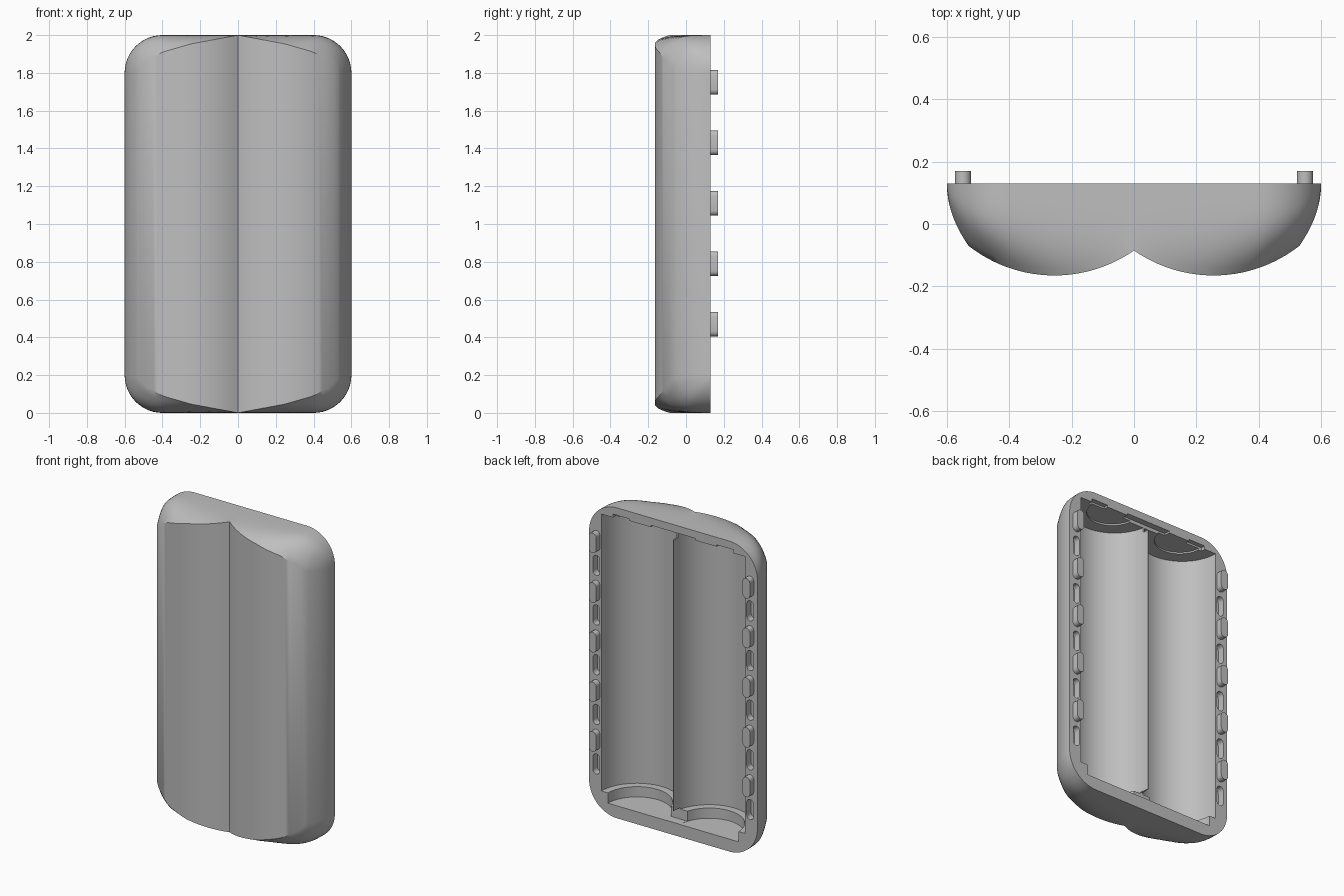
import bpy, bmesh, math
from mathutils import Matrix

cube = bpy.data.objects.get("Cube")
if cube:
    bpy.data.objects.remove(cube, do_unlink=True)

grey = bpy.data.materials.new("grey plastic")
grey.use_nodes = True
color = (0.52, 0.52, 0.52, 1)
grey.diffuse_color = color
grey.node_tree.nodes["Principled BSDF"].inputs["Base Color"].default_value = color

BACK = 0.13    # y of the flat open side
HALF = 0.6     # half width
CORNER = 0.2   # corner radius of the outline
CELL_X, CELL_R = 0.2575, 0.255


def finish(name, bm):
    bmesh.ops.recalc_face_normals(bm, faces=bm.faces)
    mesh = bpy.data.meshes.new(name)
    bm.to_mesh(mesh)
    bm.free()
    obj = bpy.data.objects.new(name, mesh)
    bpy.context.collection.objects.link(obj)
    mesh.materials.append(grey)
    return obj


def cylinder(name, x, y, r, z0, z1):
    bm = bmesh.new()
    bmesh.ops.create_cone(bm, cap_ends=True, segments=64, radius1=r, radius2=r,
                          depth=z1 - z0, matrix=Matrix.Translation((x, y, (z0 + z1) / 2)))
    return finish(name, bm)


def box(name, x0, x1, y0, y1, z0, z1):
    bm = bmesh.new()
    m = Matrix.Translation(((x0 + x1) / 2, (y0 + y1) / 2, (z0 + z1) / 2))
    m = m @ Matrix.Diagonal((x1 - x0, y1 - y0, z1 - z0, 1))
    bmesh.ops.create_cube(bm, size=1, matrix=m)
    return finish(name, bm)


def stadium(name, x, z, r, height, y0, y1):
    """Upright slot-shaped prism running along y."""
    bm = bmesh.new()
    ring = []
    for end in (0, 1):
        cz = z + (height / 2 - r) * (1 - 2 * end)
        for i in range(9):
            a = math.pi * (i / 8 + end)
            ring.append(bm.verts.new((x + r * math.cos(a), y0, cz + r * math.sin(a))))
    face = bm.faces.new(ring)
    new = bmesh.ops.extrude_face_region(bm, geom=[face])["geom"]
    bmesh.ops.translate(bm, vec=(0, y1 - y0, 0),
                        verts=[v for v in new if isinstance(v, bmesh.types.BMVert)])
    return finish(name, bm)


# Outer profile of one lobe: broad front arc, then the curved side
def front_y(x):
    return 0.281 - math.sqrt(0.446 ** 2 - (x - 0.255) ** 2)


half = [(0.53 * i / 26, front_y(0.53 * i / 26)) for i in range(27)]
knee = half[-1][1]
for i in range(1, 13):
    s = 1 - i / 12
    half.append((HALF - 0.07 * s * s, BACK - (BACK - knee) * s))
profile = [(-x, y) for x, y in reversed(half[1:])] + half

RIDGE = [(0, 2), (0.25, 1.953), (0.4, 1.91), (0.5, 1.85), (0.53, 1.815), (HALF, 1.8)]


def ridge_z(x):
    for (xa, za), (xb, zb) in zip(RIDGE, RIDGE[1:]):
        if x <= xb + 1e-6:
            return za + (zb - za) * (x - xa) / (xb - xa)
    return RIDGE[-1][1]


def outline_z(x):
    d = max(0, x - (HALF - CORNER))
    return 2 - CORNER + math.sqrt(max(0, CORNER ** 2 - d * d))


# Casing: one closed ring per profile point, bridged side by side
STEPS = 12
bm = bmesh.new()
rings = []
for x, yf in profile:
    z0, zr = outline_z(abs(x)), ridge_z(abs(x))
    top = []
    for i in range(STEPS + 1):
        t = i / STEPS
        top.append((x, BACK + (yf - BACK) * t, z0 - (z0 - zr) * t ** 4))
    points = top + [(px, py, 2 - pz) for px, py, pz in reversed(top)]
    rings.append([bm.verts.new(p) for p in points])
for a, b in zip(rings, rings[1:]):
    for i in range(len(a)):
        j = (i + 1) % len(a)
        bm.faces.new((a[i], a[j], b[j], b[i]))
bmesh.ops.remove_doubles(bm, verts=bm.verts, dist=1e-5)
casing = finish("casing", bm)

# Cutters: cell troughs, end pockets, contact recesses and slots
cutters = []
for s in (-1, 1):
    x = s * CELL_X
    cutters += [
        cylinder("trough_cutter", x, BACK + 0.002, CELL_R, 0.146, 1.93),
        cylinder("pocket_cutter", x, BACK + 0.002, 0.208, 0.08, 0.16),
        cylinder("contact_cutter", x, 0.11, 0.15, 1.92, 1.94),
        box("notch_cutter", s * 0.37 - 0.06, s * 0.37 + 0.06, 0.1, 0.2, 1.9, 1.952),
    ]
cutters.append(box("top_slot_cutter", -0.16, 0.16, 0.09, 0.2, 1.9, 1.952))
cutters.append(box("bottom_slot_cutter", -0.16, 0.16, 0.07, 0.2, 0.081, 0.155))

# Locking pins with matching sockets below each
pins = []
for s in (-1, 1):
    for k in range(5):
        z = 0.47 + 0.32 * k
        pins.append(stadium("locking_pin", s * 0.548, z, 0.026, 0.13, BACK - 0.01, 0.17))
        cutters.append(stadium("socket_cutter", s * 0.548, z - 0.16, 0.024, 0.13,
                               BACK - 0.045, BACK + 0.05))

for cutter in cutters:
    mod = casing.modifiers.new("cut", "BOOLEAN")
    mod.operation = "DIFFERENCE"
    mod.solver = "EXACT"
    mod.object = cutter

# Bake the cuts and remove the cutters
bpy.context.view_layer.update()
evaluated = casing.evaluated_get(bpy.context.evaluated_depsgraph_get())
cut_mesh = bpy.data.meshes.new_from_object(evaluated)
casing.modifiers.clear()
casing.data = cut_mesh
for cutter in cutters:
    bpy.data.objects.remove(cutter, do_unlink=True)

# Smooth shading with crisp edges
bpy.ops.object.select_all(action="DESELECT")
for obj in [casing] + pins:
    obj.select_set(True)
bpy.context.view_layer.objects.active = casing
bpy.ops.object.shade_smooth_by_angle(angle=math.radians(30))
